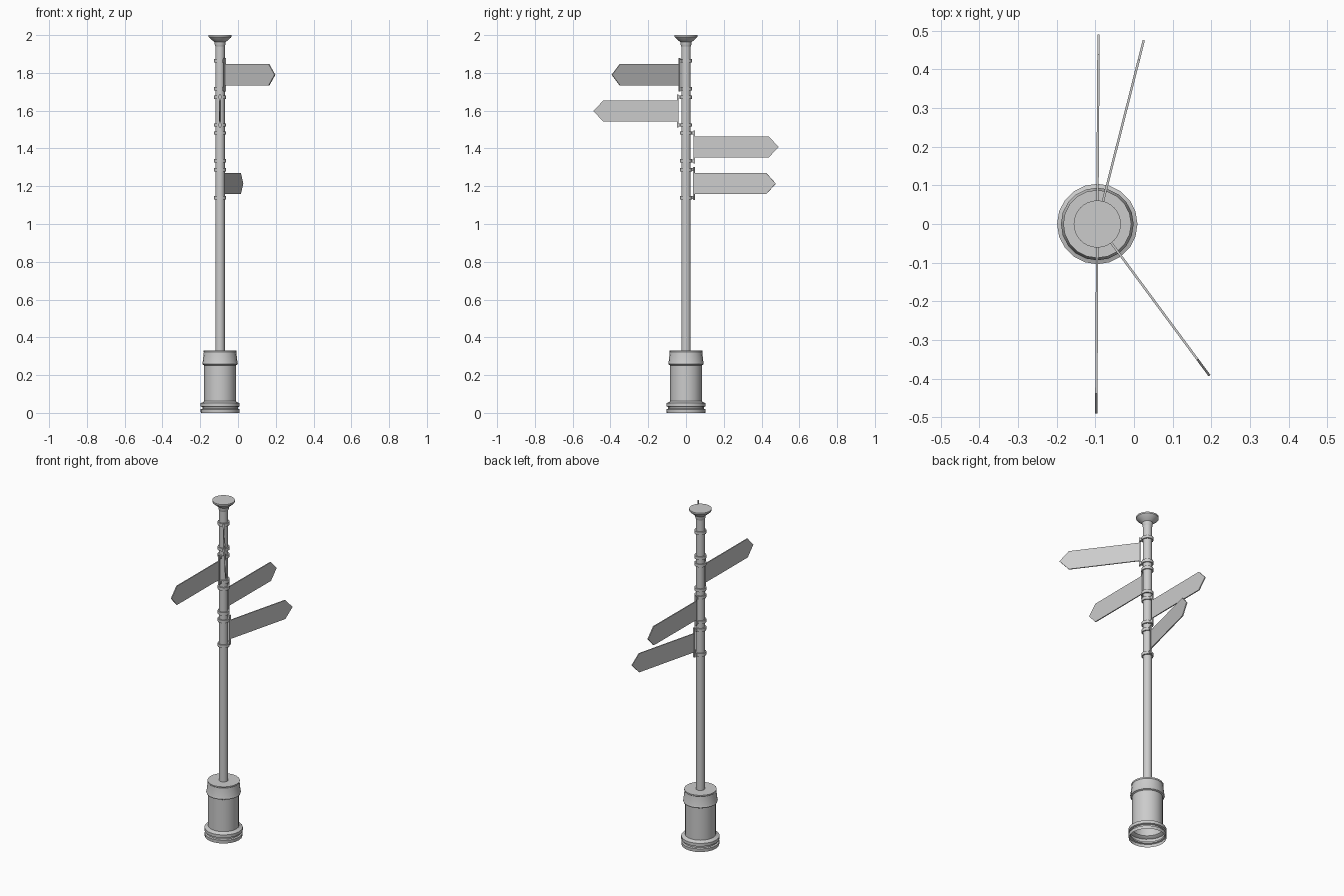
import bpy, bmesh
from math import radians, cos, sin, pi
from mathutils import Matrix

if "Cube" in bpy.data.objects:
    bpy.data.objects.remove(bpy.data.objects["Cube"])

CX = -0.095  # pole axis


def finish(bm, name, matrix=Matrix(), smooth=True):
    mesh = bpy.data.meshes.new(name)
    bm.transform(Matrix.Translation((CX, 0, 0)) @ matrix)
    bm.to_mesh(mesh)
    bm.free()
    ob = bpy.data.objects.new(name, mesh)
    bpy.context.collection.objects.link(ob)
    if smooth:
        bpy.ops.object.select_all(action='DESELECT')
        ob.select_set(True)
        bpy.context.view_layer.objects.active = ob
        bpy.ops.object.shade_smooth_by_angle(angle=radians(30))
    return ob


def lathe(name, profile, sides=20, cap_bottom=False):
    """Revolve (radius, z) points, listed bottom to top, and close the top."""
    bm = bmesh.new()
    rings = [[bm.verts.new((r * cos(2 * pi * i / sides), r * sin(2 * pi * i / sides), z))
              for i in range(sides)] for r, z in profile]
    for a, b in zip(rings, rings[1:]):
        for i in range(sides):
            j = (i + 1) % sides
            bm.faces.new((a[i], a[j], b[j], b[i]))
    bm.faces.new(rings[-1])
    if cap_bottom:
        bm.faces.new(rings[0][::-1])
    return finish(bm, name)


def prism(name, outline, thickness, matrix):
    """Extrude a radial/vertical outline symmetrically across its thickness."""
    bm = bmesh.new()
    face = bm.faces.new([bm.verts.new((r, -thickness / 2, z)) for r, z in outline])
    ext = bmesh.ops.extrude_face_region(bm, geom=[face])
    bmesh.ops.translate(bm, vec=(0, thickness, 0),
                        verts=[v for v in ext['geom'] if isinstance(v, bmesh.types.BMVert)])
    bmesh.ops.recalc_face_normals(bm, faces=bm.faces)
    return finish(bm, name, matrix, smooth=False)


def box(r0, r1, z0, z1):
    return [(r0, z0), (r1, z0), (r1, z1), (r0, z1)]


# Hollow pedestal, open underneath
lathe("pedestal", [
    (0.102, 0), (0.103, 0.019), (0.094, 0.022), (0.094, 0.031),
    (0.104, 0.034), (0.104, 0.052), (0.092, 0.056), (0.084, 0.062),
    (0.084, 0.252), (0.092, 0.256), (0.094, 0.263), (0.092, 0.269),
    (0.086, 0.323), (0.088, 0.326), (0.088, 0.331)])

# Pole and flared finial
lathe("pole", [(0.025, 0.325), (0.025, 1.95)])
lathe("finial", [(0.025, 1.94), (0.028, 1.948), (0.029, 1.963), (0.036, 1.968),
                 (0.058, 1.987), (0.061, 1.991), (0.061, 2.0)], 32, True)

# Four direction signs, each with two collars and a bracket: height, bearing, reach
for n, (z, angle, reach) in enumerate([(1.79, -53.5, 0.488), (1.598, -90.3, 0.49),
                                       (1.408, 89.6, 0.49), (1.214, 75.8, 0.49)], 1):
    turn = Matrix.Translation((0, 0, z)) @ Matrix.Rotation(radians(angle), 4, 'Z')
    prism(f"sign_board_{n}", [(0.044, -0.056), (reach - 0.052, -0.056), (reach, 0),
                              (reach - 0.052, 0.056), (0.044, 0.056)], 0.006, turn)
    prism(f"sign_bracket_{n}", box(0.039, 0.047, -0.088, 0.088), 0.010, turn)
    for side, label in ((-1, "lower"), (1, "upper")):
        c = side * 0.074
        lathe(f"{label}_collar_{n}", [(0.025, z + c - 0.009), (0.032, z + c - 0.009),
                                      (0.032, z + c + 0.009), (0.025, z + c + 0.009)], 20, True)
        prism(f"{label}_collar_tab_{n}", box(0.028, 0.041, c - 0.008, c + 0.008), 0.014, turn)
